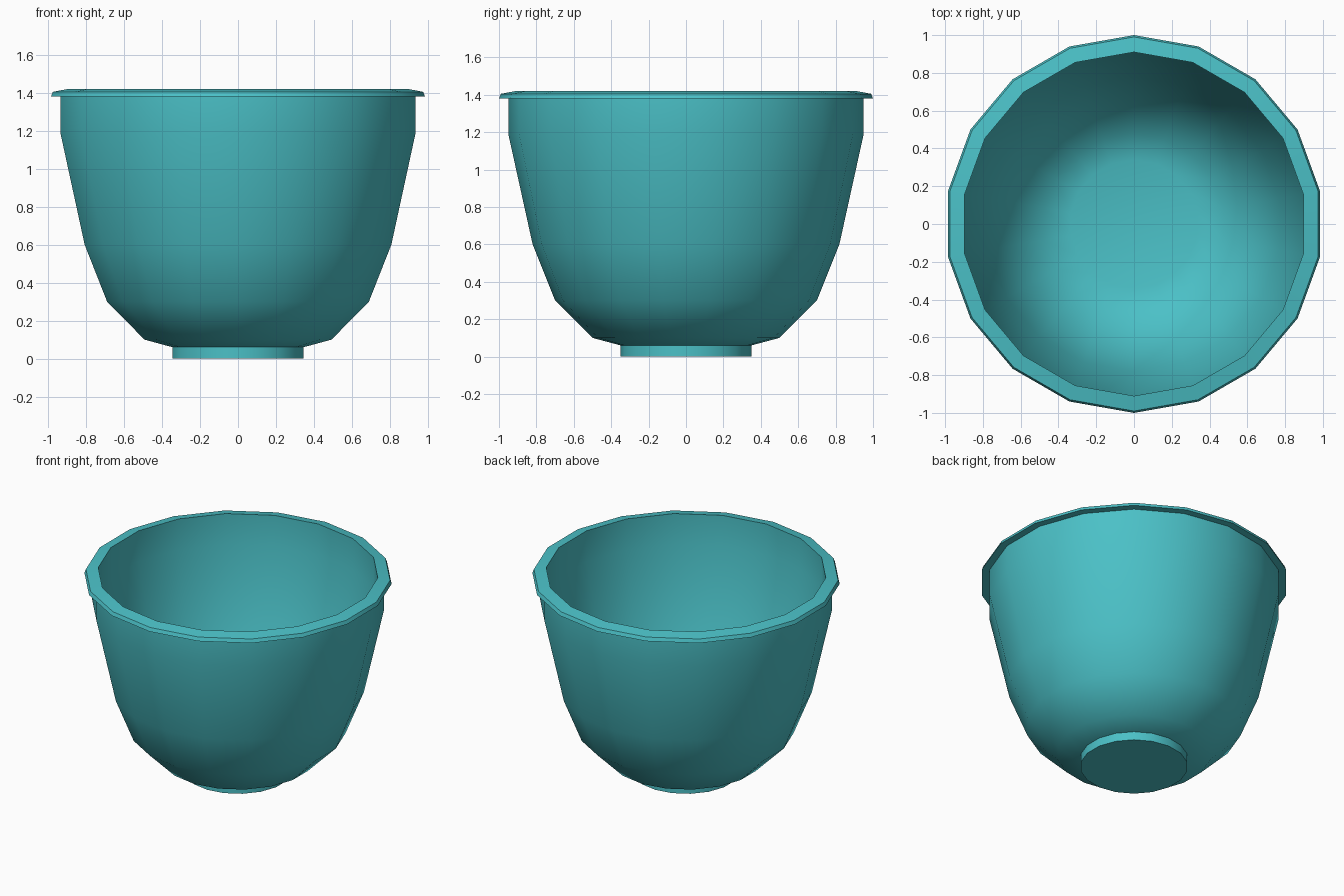
import bpy, bmesh, math

if "Cube" in bpy.data.objects:
    bpy.data.objects.remove(bpy.data.objects["Cube"])

SIDES = 18

def lathe(name, profile, material):
    """Revolve (radius, z) points about z; radius 0 points become poles."""
    bm = bmesh.new()
    rings = []
    for r, z in profile:
        if r == 0:
            rings.append([bm.verts.new((0, 0, z))] * SIDES)
        else:
            angles = [math.pi / 2 + 2 * math.pi * i / SIDES for i in range(SIDES)]
            rings.append([bm.verts.new((r * math.cos(a), r * math.sin(a), z)) for a in angles])
    for a, b in zip(rings, rings[1:]):
        for i in range(SIDES):
            j = (i + 1) % SIDES
            bm.faces.new(list(dict.fromkeys((a[i], a[j], b[j], b[i]))))
    bmesh.ops.recalc_face_normals(bm, faces=bm.faces)
    mesh = bpy.data.meshes.new(name)
    bm.to_mesh(mesh)
    bm.free()
    mesh.materials.append(material)
    obj = bpy.data.objects.new(name, mesh)
    bpy.context.collection.objects.link(obj)
    bpy.ops.object.select_all(action='DESELECT')
    obj.select_set(True)
    bpy.context.view_layer.objects.active = obj
    bpy.ops.object.shade_smooth_by_angle(angle=math.radians(40))
    return obj

teal = bpy.data.materials.new("teal")
teal.diffuse_color = (0.07, 0.53, 0.57, 1)
teal.use_nodes = True
teal.node_tree.nodes["Principled BSDF"].inputs["Base Color"].default_value = teal.diffuse_color

# Foot, outer wall, rolled rim and inner wall as one closed shell
foot = [(0, 0), (0.35, 0), (0.35, 0.06)]
outer_wall = [(0.5, 0.1), (0.7, 0.3), (0.82, 0.6), (0.95, 1.19), (0.95, 1.38)]
rim = [(1.0, 1.38), (0.99, 1.405), (0.91, 1.42)]
inner_wall = [(0.91, 1.2), (0.78, 0.61), (0.665, 0.325), (0.48, 0.14), (0.34, 0.1), (0, 0.1)]
lathe("bowl", foot + outer_wall + rim + inner_wall, teal)
